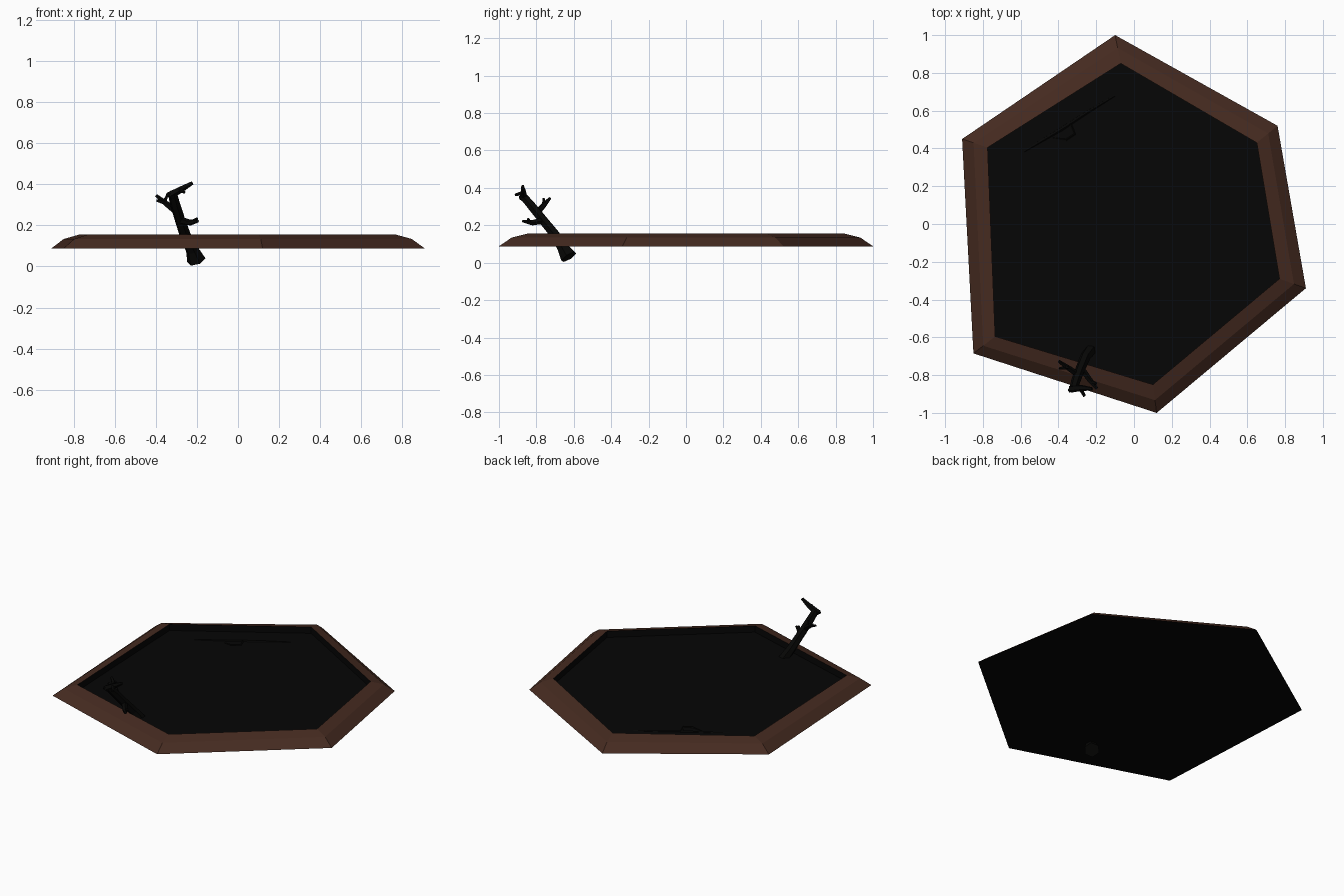
import bpy, bmesh, math
from mathutils import Vector

if "Cube" in bpy.data.objects:
    bpy.data.objects.remove(bpy.data.objects["Cube"])


def material(name, rgb):
    m = bpy.data.materials.new(name)
    m.diffuse_color = (*rgb, 1)
    m.use_nodes = True
    m.node_tree.nodes["Principled BSDF"].inputs["Base Color"].default_value = m.diffuse_color
    return m


earth = material("brown_earth", (0.060, 0.0235, 0.0145))
tar = material("black_tar", (0.0017, 0.0017, 0.0017))
wood = material("charred_wood", (0.0021, 0.0021, 0.0018))


def finish(bm, name, mat):
    bmesh.ops.recalc_face_normals(bm, faces=bm.faces)
    me = bpy.data.meshes.new(name)
    bm.to_mesh(me)
    bm.free()
    me.materials.append(mat)
    ob = bpy.data.objects.new(name, me)
    bpy.context.collection.objects.link(ob)
    return ob


def bridge(bm, rings, mat_index=0):
    for a, b in zip(rings, rings[1:]):
        n = len(a)
        for i in range(n):
            f = bm.faces.new((a[i], a[(i + 1) % n], b[(i + 1) % n], b[i]))
            f.material_index = mat_index


# Irregular hexagons: outer foot and inner lip of the bank
OUTER = [(-0.10, 1.0), (0.76, 0.52), (0.91, -0.34), (0.12, -1.0), (-0.85, -0.685), (-0.91, 0.45)]
INNER = [(-0.07, 0.85), (0.65, 0.43), (0.77, -0.29), (0.10, -0.85), (-0.735, -0.595), (-0.775, 0.405)]
BASE_Z, MID_Z, TOP_Z, TAR_Z = 0.088, 0.134, 0.155, 0.114


def hex_ring(bm, t, z):
    return [bm.verts.new((ox + (ix - ox) * t, oy + (iy - oy) * t, z))
            for (ox, oy), (ix, iy) in zip(OUTER, INNER)]


# Earth bank with a tar-dark underside and inner wall
bm = bmesh.new()
rings = [hex_ring(bm, t, z) for t, z in
         ((0, BASE_Z), (0.45, MID_Z), (1.0, TOP_Z), (1.0, TAR_Z))]
bridge(bm, rings[:3])
bridge(bm, rings[2:], 1)
under = bm.faces.new(rings[0])
under.material_index = 1
pool = bm.faces.new(rings[-1])   # tar pool surface
pool.material_index = 1
ob = finish(bm, "earth_bank_and_tar_pool", earth)
ob.data.materials.append(tar)


def limb(bm, pts, sides=6):
    """Sweep a tapering tube through (x, y, z, radius) points."""
    pos = [Vector(p[:3]) for p in pts]
    rings = []
    for i, p in enumerate(pts):
        d = (pos[min(i + 1, len(pos) - 1)] - pos[max(i - 1, 0)]).normalized()
        u = d.orthogonal().normalized()
        if rings:   # keep the frame from twisting
            u = (last - d * last.dot(d)).normalized()
        last = u
        v = d.cross(u)
        rings.append([bm.verts.new(pos[i] + p[3] * (u * math.cos(a) + v * math.sin(a)))
                      for a in (k * math.tau / sides for k in range(sides))])
    bridge(bm, rings)
    bm.faces.new(rings[0])
    bm.faces.new(rings[-1])


# Leaning dead branch
bm = bmesh.new()
limb(bm, [(-0.203, -0.627, 0.031, 0.047), (-0.222, -0.657, 0.08, 0.033),
          (-0.258, -0.705, 0.155, 0.028), (-0.285, -0.77, 0.235, 0.026),
          (-0.307, -0.827, 0.305, 0.025), (-0.320, -0.872, 0.358, 0.022)])
# crown fork
limb(bm, [(-0.335, -0.872, 0.345, 0.021), (-0.275, -0.868, 0.378, 0.016),
          (-0.222, -0.873, 0.408, 0.009)], 5)
limb(bm, [(-0.285, -0.868, 0.375, 0.012), (-0.262, -0.912, 0.362, 0.008)], 5)
limb(bm, [(-0.31, -0.86, 0.34, 0.018), (-0.345, -0.885, 0.352, 0.01)], 5)
# left side shoot with twigs
limb(bm, [(-0.295, -0.80, 0.262, 0.018), (-0.35, -0.762, 0.305, 0.015),
          (-0.398, -0.727, 0.345, 0.008)], 5)
limb(bm, [(-0.36, -0.757, 0.313, 0.011), (-0.345, -0.762, 0.345, 0.006)], 5)
limb(bm, [(-0.36, -0.76, 0.312, 0.011), (-0.397, -0.765, 0.322, 0.006)], 5)
# right side shoot with twigs
limb(bm, [(-0.28, -0.765, 0.225, 0.018), (-0.235, -0.825, 0.213, 0.015),
          (-0.196, -0.872, 0.222, 0.008)], 5)
limb(bm, [(-0.225, -0.835, 0.215, 0.011), (-0.198, -0.845, 0.236, 0.006)], 5)
finish(bm, "leaning_branch", wood)

# Sunken branch barely breaking the tar
bm = bmesh.new()
limb(bm, [(-0.10, 0.68, 0.110, 0.006), (-0.25, 0.59, 0.111, 0.009),
          (-0.38, 0.505, 0.110, 0.011), (-0.58, 0.385, 0.108, 0.008)])
limb(bm, [(-0.34, 0.535, 0.112, 0.008), (-0.315, 0.475, 0.114, 0.007),
          (-0.36, 0.445, 0.114, 0.006), (-0.43, 0.455, 0.112, 0.004)], 5)
finish(bm, "sunken_branch", wood)
